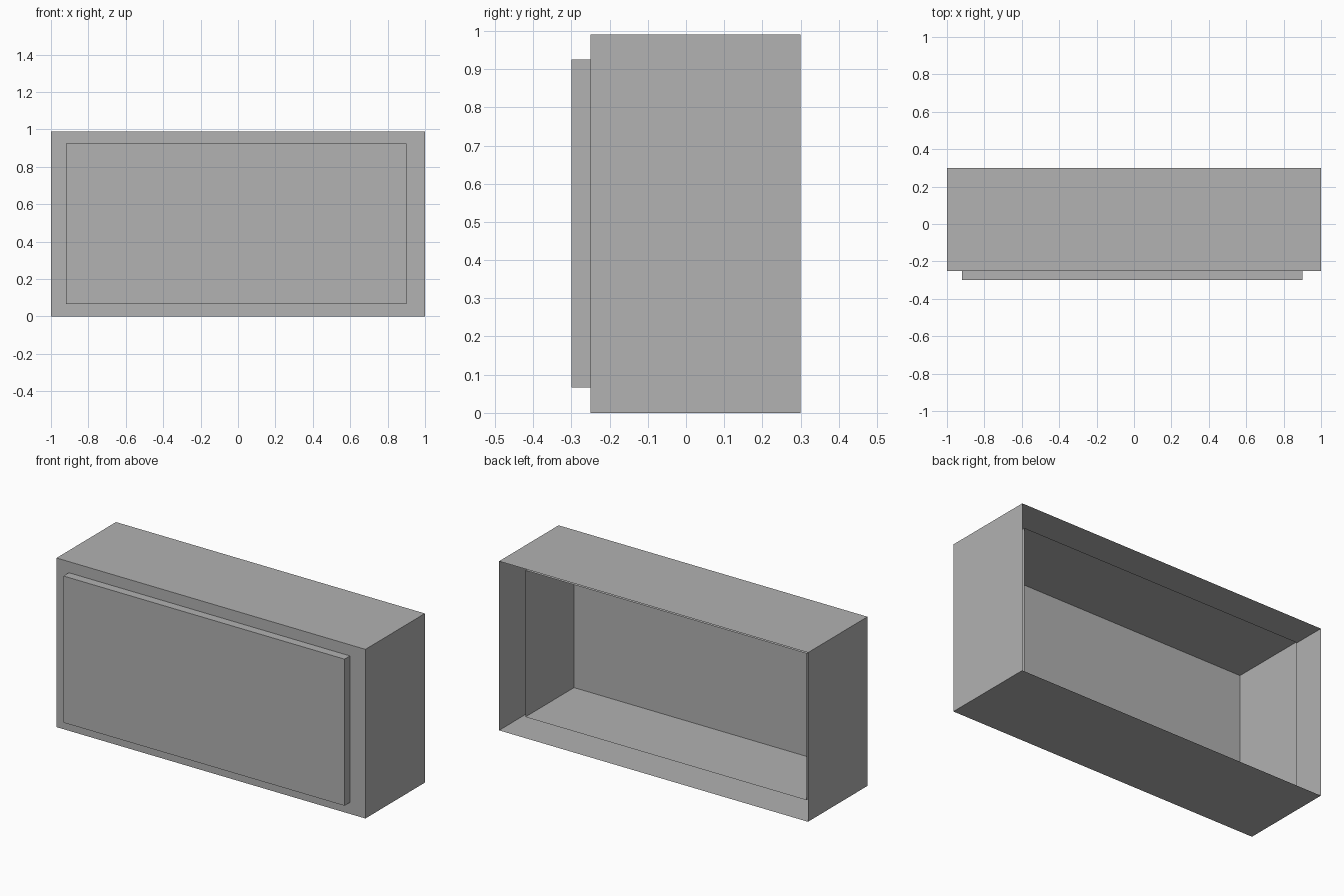
import bpy
import bmesh

default = bpy.data.objects.get("Cube")
if default:
    bpy.data.objects.remove(default, do_unlink=True)

grey = bpy.data.materials.new("plain_grey")
grey.use_nodes = True
colour = (0.445, 0.445, 0.445, 1)
grey.diffuse_color = colour
grey.node_tree.nodes["Principled BSDF"].inputs["Base Color"].default_value = colour


def open_back_box(name, low, high):
    """Thin-walled box between two corners, with its back (+y) face removed."""
    bm = bmesh.new()
    bmesh.ops.create_cube(bm, size=1)
    for v in bm.verts:
        v.co = [h if c > 0 else l for c, l, h in zip(v.co, low, high)]
    bm.normal_update()
    back = [f for f in bm.faces if f.normal.y > 0.9]
    bmesh.ops.delete(bm, geom=back, context="FACES")
    mesh = bpy.data.meshes.new(name)
    bm.to_mesh(mesh)
    bm.free()
    mesh.materials.append(grey)
    obj = bpy.data.objects.new(name, mesh)
    bpy.context.collection.objects.link(obj)
    return obj


# Outer casing, and the narrower box pushed through its front wall
open_back_box("outer_casing", (-1, -0.25, 0), (1, 0.3, 0.99))
open_back_box("front_panel_box", (-0.92, -0.3, 0.067), (0.9, 0.2, 0.925))
